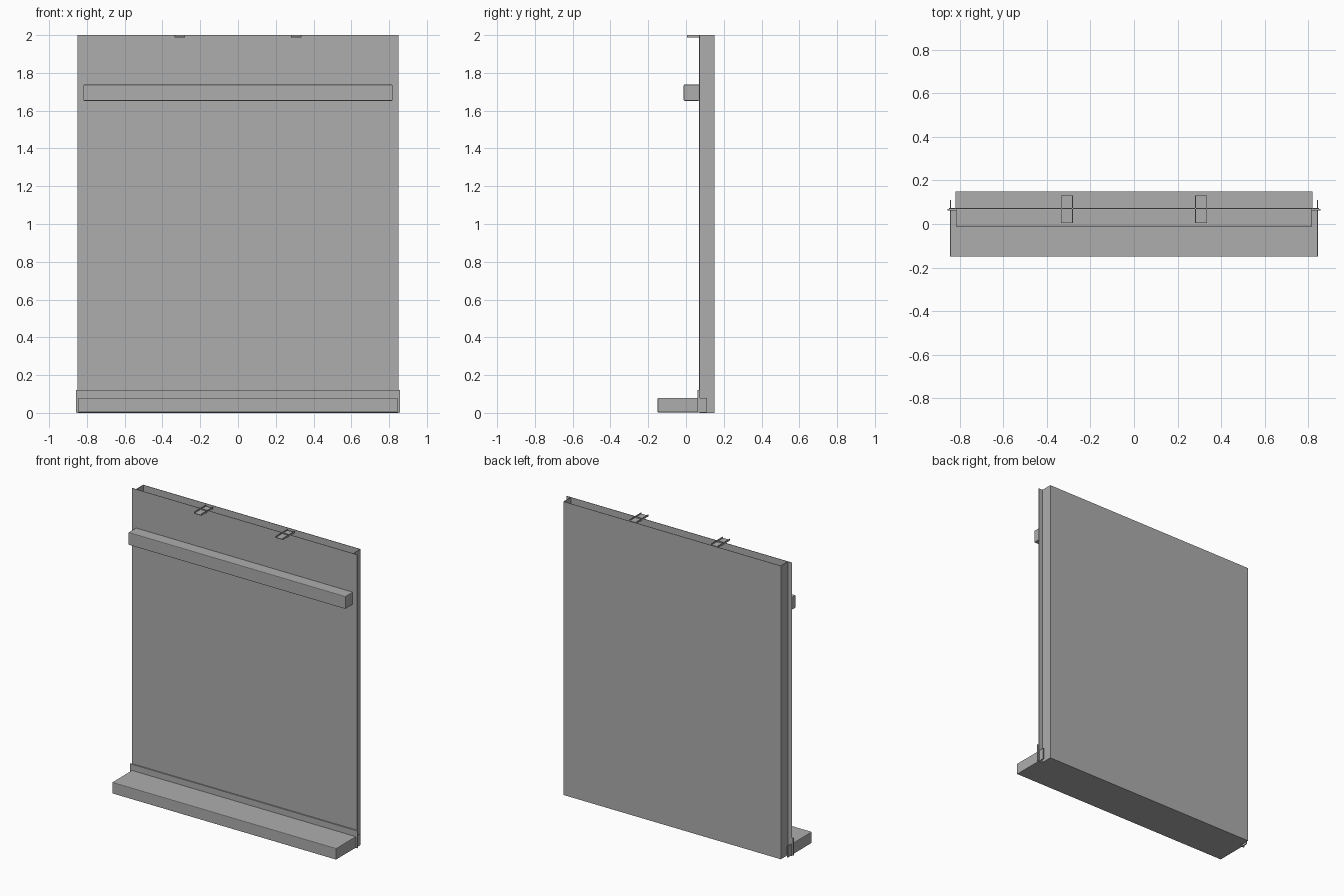
import bpy, bmesh

if "Cube" in bpy.data.objects:
    bpy.data.objects.remove(bpy.data.objects["Cube"])

grey = bpy.data.materials.new("light_grey_metal")
grey.diffuse_color = (0.42, 0.42, 0.42, 1)
grey.use_nodes = True
grey.node_tree.nodes["Principled BSDF"].inputs["Base Color"].default_value = grey.diffuse_color


def finish(name, bm, bevel=0):
    bmesh.ops.recalc_face_normals(bm, faces=bm.faces)
    mesh = bpy.data.meshes.new(name)
    bm.to_mesh(mesh)
    bm.free()
    mesh.materials.append(grey)
    ob = bpy.data.objects.new(name, mesh)
    bpy.context.collection.objects.link(ob)
    if bevel:
        mod = ob.modifiers.new("bend_radius", "BEVEL")
        mod.width = bevel
        mod.segments = 2
    return ob


def box(name, x0, x1, y0, y1, z0, z1, bevel=0):
    bm = bmesh.new()
    bmesh.ops.create_cube(bm, size=1)
    for v in bm.verts:
        v.co.x = x1 if v.co.x > 0 else x0
        v.co.y = y1 if v.co.y > 0 else y0
        v.co.z = z1 if v.co.z > 0 else z0
    return finish(name, bm, bevel)


def u_channel(name, cx, y0, y1, z0, width, height, t):
    # U-shaped profile extruded along y
    w = width / 2
    pts = [(-w, height), (-w, 0), (w, 0), (w, height),
           (w - t, height), (w - t, t), (t - w, t), (t - w, height)]
    bm = bmesh.new()
    face = bm.faces.new([bm.verts.new((cx + x, y0, z0 + z)) for x, z in pts])
    ext = bmesh.ops.extrude_face_region(bm, geom=[face], use_keep_orig=True)
    for v in [g for g in ext["geom"] if isinstance(g, bmesh.types.BMVert)]:
        v.co.y = y1
    return finish(name, bm)


T = 0.003  # sheet thickness

# Hollow panel, open at the top: front sheet wider than the back, forming flanges
box("front_sheet", -0.85, 0.85, 0.07, 0.07 + T, 0, 2)
box("back_sheet", -0.82, 0.82, 0.15 - T, 0.15, 0, 2)
box("panel_floor", -0.82 + T, 0.82 - T, 0.07 + T, 0.15 - T, 0, T)
for side, s in (("left", -1), ("right", 1)):
    a, b = sorted((s * 0.82, s * (0.82 - T)))
    box("side_wall_" + side, a, b, 0.07 + T, 0.15 - T, 0, 2)

# Upper rail across the front
box("upper_rail", -0.818, 0.818, -0.012, 0.07, 1.652, 1.738, 0.004)

# Base shelf: front body, and ends that wrap back past the side walls
box("base_shelf", -0.845, 0.845, -0.15, 0.07, 0.003, 0.08, 0.004)
for side, s in (("left", -1), ("right", 1)):
    a, b = sorted((s * 0.845, s * 0.84))
    box("shelf_end_tab_" + side, a, b, 0.07 + T, 0.11, 0.003, 0.08)

# Upstand plate behind the shelf
box("shelf_upstand", -0.857, 0.857, 0.062, 0.07, 0.003, 0.122)

# Top clips
for side, s in (("left", -1), ("right", 1)):
    u_channel("top_clip_" + side, s * 0.308, 0.005, 0.13, 1.988, 0.056, 0.012, 0.004)
